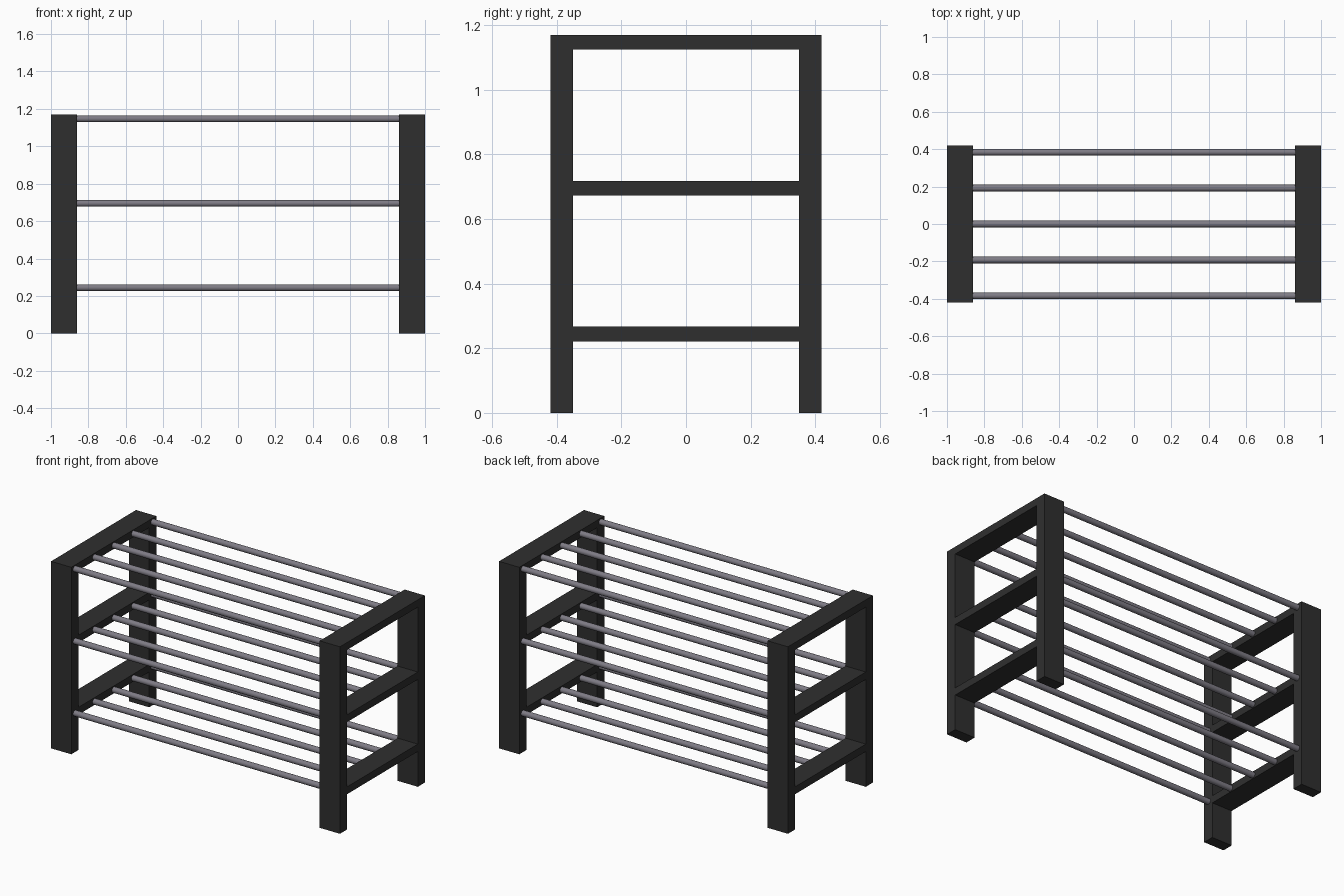
import bpy
import math

if "Cube" in bpy.data.objects:
    bpy.data.objects.remove(bpy.data.objects["Cube"])


def material(name, rgb):
    m = bpy.data.materials.new(name)
    m.diffuse_color = (*rgb, 1)
    m.use_nodes = True
    m.node_tree.nodes["Principled BSDF"].inputs["Base Color"].default_value = m.diffuse_color
    return m


black = material("matte black", (0.028, 0.028, 0.028))
steel = material("grey metal", (0.21, 0.20, 0.235))

HALF_X, HALF_Y, HEIGHT = 1.0, 0.42, 1.17
POST_X, POST_Y, RAIL_H = 0.14, 0.07, 0.046
ROD_R = 0.018
TIERS = [0.244, 0.695, 1.147]    # centre height of each shelf


def box(name, centre, size):
    bpy.ops.mesh.primitive_cube_add(size=1, location=centre)
    ob = bpy.context.object
    ob.name = name
    ob.scale = size
    bpy.ops.object.transform_apply(location=False, rotation=False, scale=True)
    ob.data.materials.append(black)


# End frames: two posts joined by three rails on each side
for sx, side in ((-1, "left"), (1, "right")):
    x = sx * (HALF_X - POST_X / 2)
    for sy, end in ((-1, "front"), (1, "back")):
        box(f"{side}_{end}_post", (x, sy * (HALF_Y - POST_Y / 2), HEIGHT / 2),
            (POST_X, POST_Y, HEIGHT))
    for i, z in enumerate(TIERS):
        box(f"{side}_rail_{i + 1}", (x, 0, z),
            (POST_X, 2 * (HALF_Y - POST_Y), RAIL_H))

# Shelves: five round rods per tier
for i, z in enumerate(TIERS):
    for j in range(5):
        bpy.ops.mesh.primitive_cylinder_add(
            vertices=24, radius=ROD_R, depth=2 * (HALF_X - POST_X) + 0.01,
            location=(0, (j - 2) * 0.192, z), rotation=(0, math.pi / 2, 0))
        rod = bpy.context.object
        rod.name = f"shelf_{i + 1}_rod_{j + 1}"
        rod.data.materials.append(steel)
        bpy.ops.object.shade_smooth_by_angle(angle=math.radians(40))
